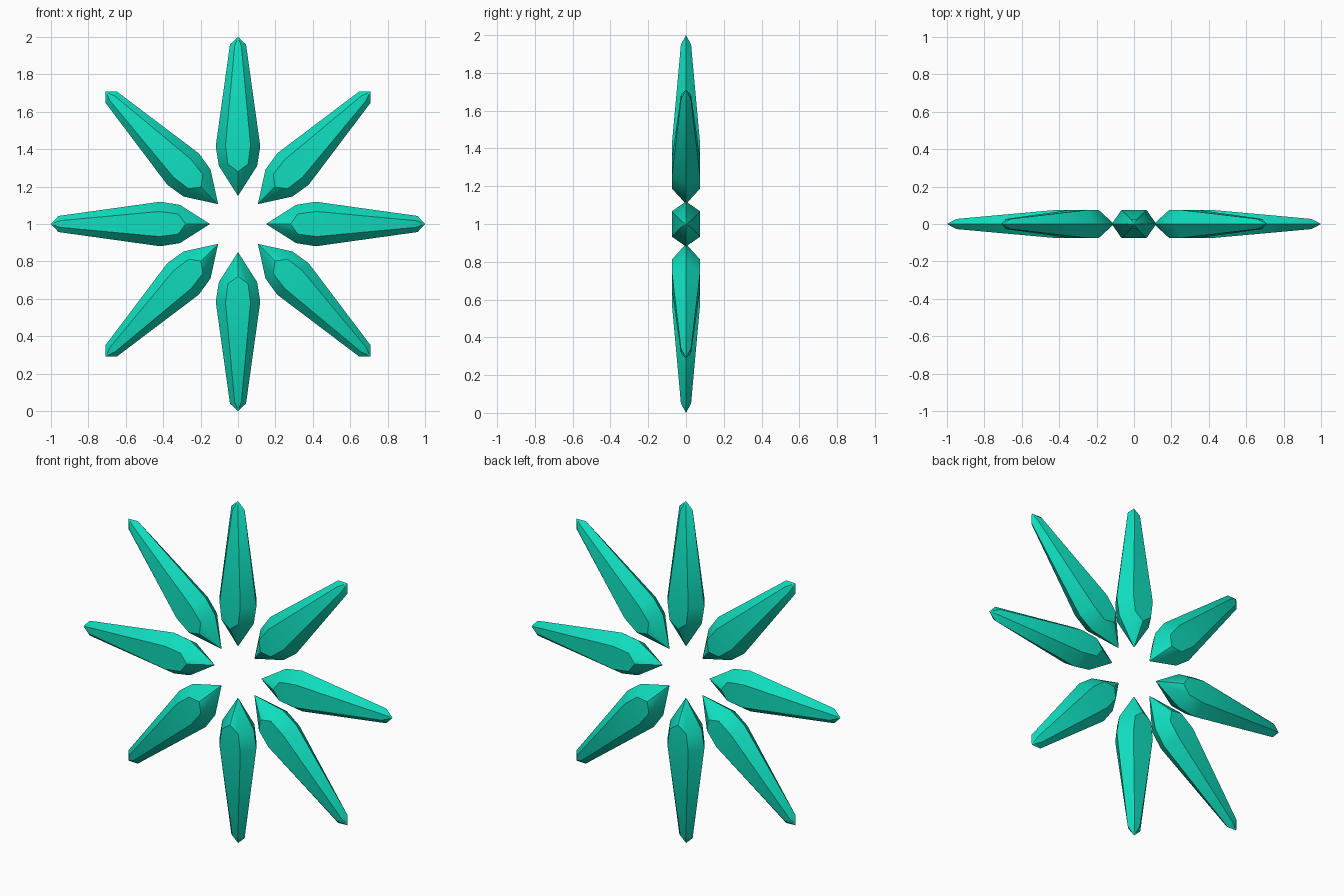
import bpy
import bmesh
import math

if "Cube" in bpy.data.objects:
    bpy.data.objects.remove(bpy.data.objects["Cube"], do_unlink=True)

# Single teal material
TEAL = (0.005, 0.72, 0.51, 1.0)
teal = bpy.data.materials.new("teal")
teal.use_nodes = True
teal.diffuse_color = TEAL
teal.node_tree.nodes["Principled BSDF"].inputs["Base Color"].default_value = TEAL

# Petal outline in the middle plane: (radius, half width)
RIM = [(0.15, 0), (0.31, 0.102), (0.415, 0.119), (0.96, 0.043), (1.0, 0)]
# Raised panel on each face: (radius, half width, half depth)
PANEL = [(0.28, 0, 0.075), (0.32, 0.054, 0.075),
         (0.42, 0.067, 0.075), (0.95, 0.018, 0.027)]


def petal_mesh():
    """Faceted crystal petal pointing up, wrapped around rim and panels."""
    points = set()
    for side in (-1, 1):
        for radius, width in RIM:
            points.add((side * width, 0, radius))
        for radius, width, depth in PANEL:
            for face in (-1, 1):
                points.add((side * width, face * depth, radius))
    bm = bmesh.new()
    for point in sorted(points):
        bm.verts.new(point)
    bmesh.ops.convex_hull(bm, input=bm.verts[:])
    bmesh.ops.dissolve_limit(bm, angle_limit=math.radians(1),
                             verts=bm.verts[:], edges=bm.edges[:])
    bmesh.ops.recalc_face_normals(bm, faces=bm.faces[:])
    mesh = bpy.data.meshes.new("petal")
    bm.to_mesh(mesh)
    bm.free()
    mesh.materials.append(teal)
    return mesh


# Eight petals in a ring around the open centre
mesh = petal_mesh()
petals = []
for i in range(8):
    petal = bpy.data.objects.new(f"petal_{i + 1}", mesh)
    petal.location.z = 1
    petal.rotation_euler.y = i * math.pi / 4
    bpy.context.collection.objects.link(petal)
    petals.append(petal)

# Soft shading over shallow edges, crisp facets elsewhere
bpy.ops.object.select_all(action="DESELECT")
petals[0].select_set(True)
bpy.context.view_layer.objects.active = petals[0]
bpy.ops.object.shade_smooth_by_angle(angle=math.radians(30))
